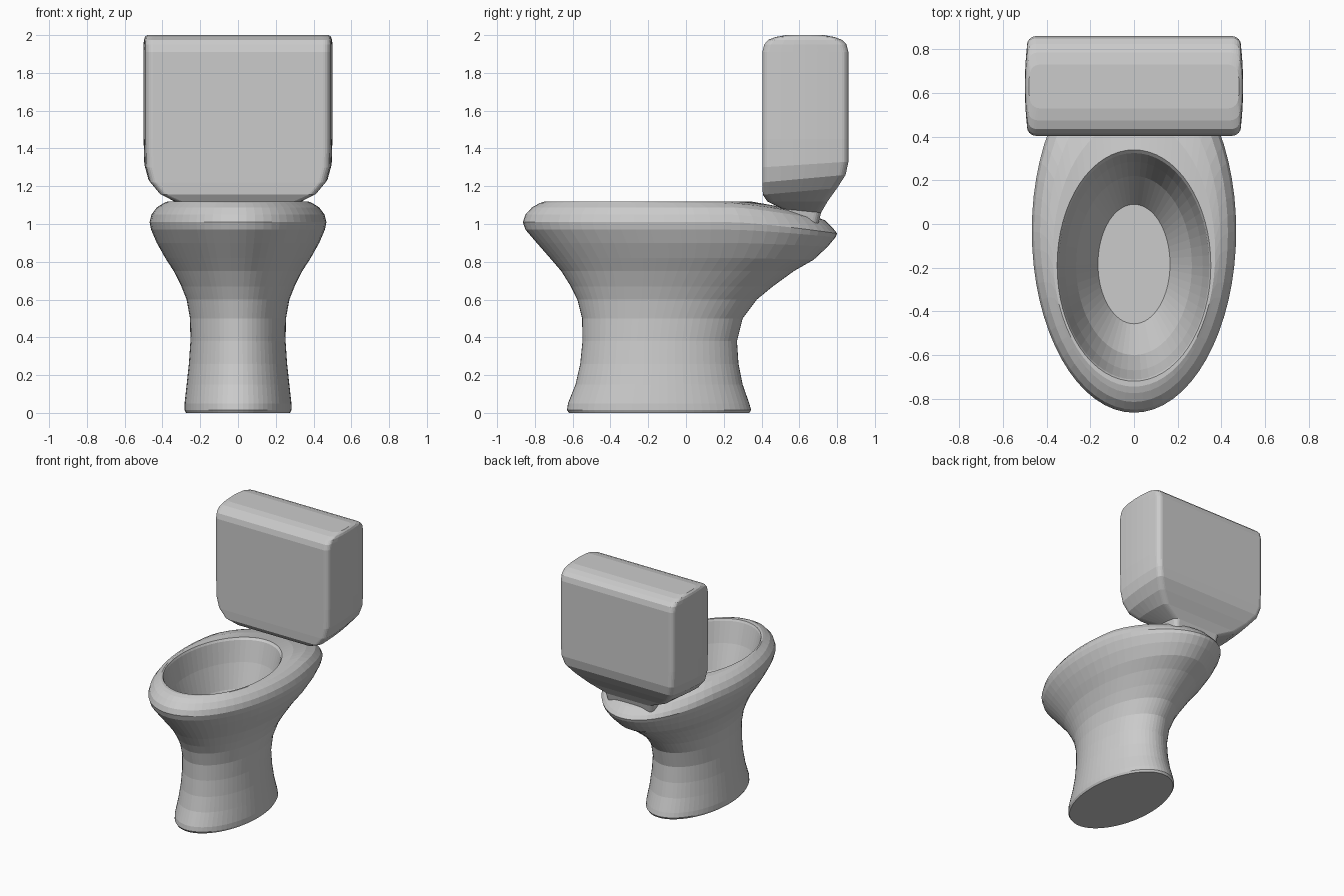
import bpy, bmesh, math


def loft(name, rings):
    """Skin closed rings of equal length and cap both ends."""
    bm = bmesh.new()
    loops = [[bm.verts.new(p) for p in ring] for ring in rings]
    for a, b in zip(loops, loops[1:]):
        n = len(a)
        for i in range(n):
            j = (i + 1) % n
            bm.faces.new((a[i], a[j], b[j], b[i]))
    bm.faces.new(loops[0][::-1])
    bm.faces.new(loops[-1])
    bmesh.ops.recalc_face_normals(bm, faces=bm.faces)
    mesh = bpy.data.meshes.new(name)
    bm.to_mesh(mesh)
    bm.free()
    obj = bpy.data.objects.new(name, mesh)
    bpy.context.collection.objects.link(obj)
    return obj


def oval(hx, y0, y1, z, zb=None, n=64):
    """Ellipse whose rear part droops from z to zb."""
    zb = z if zb is None else zb
    pts = []
    for i in range(n):
        a = 2 * math.pi * i / n
        y = (y0 + y1) / 2 + (y1 - y0) / 2 * math.sin(a)
        w = max(0, (y - 0.25) / (y1 - 0.25)) if y1 > 0.25 else 0
        pts.append((hx * math.cos(a), y, z + (zb - z) * w ** 1.3))
    return pts


def rounded_box(hx, y0, y1, zf, zb, r=0.035, k=5):
    """Rounded rectangle with gently bowed ends, tilted from zf to zb."""
    hy, yc = (y1 - y0) / 2, (y0 + y1) / 2
    corners = []
    for q, (sx, sy) in enumerate(((1, 1), (-1, 1), (-1, -1), (1, -1))):
        corners.append([(sx * (hx - r) + r * math.cos(a), sy * (hy - r) + r * math.sin(a))
                        for a in (math.pi / 2 * (q + i / k) for i in range(k + 1))])
    flat = []
    for q in range(4):
        flat += corners[q]
        (ax, ay), (bx, by) = corners[q][-1], corners[(q + 1) % 4][0]
        flat += [(ax + (bx - ax) * t / 6, ay + (by - ay) * t / 6) for t in range(1, 6)]
    return [(x * (1 - 0.03 * (y / hy) ** 2), yc + y, zf + (zb - zf) * (y + hy) / (2 * hy))
            for x, y in flat]


# Pedestal and bowl: foot, waist, flare, rim, then down inside the basin
bowl = [
    (0.275, -0.62, 0.335, 0), (0.283, -0.63, 0.345, 0.015), (0.283, -0.625, 0.335, 0.05),
    (0.272, -0.585, 0.30, 0.15), (0.260, -0.56, 0.278, 0.26), (0.252, -0.548, 0.27, 0.38),
    (0.254, -0.55, 0.30, 0.50), (0.272, -0.575, 0.375, 0.60), (0.300, -0.61, 0.46, 0.67),
    (0.340, -0.66, 0.57, 0.75), (0.385, -0.72, 0.675, 0.82, 0.81),
    (0.430, -0.79, 0.75, 0.90, 0.88), (0.460, -0.85, 0.792, 0.97, 0.93),
    (0.468, -0.864, 0.80, 1.01, 0.95), (0.458, -0.85, 0.78, 1.05, 0.975),
    (0.430, -0.815, 0.735, 1.088, 1.02), (0.395, -0.775, 0.64, 1.11, 1.055),
    (0.372, -0.745, 0.48, 1.12, 1.095), (0.352, -0.72, 0.34, 1.12),
    (0.345, -0.712, 0.325, 1.105), (0.315, -0.67, 0.285, 0.95),
    (0.265, -0.60, 0.22, 0.77), (0.165, -0.457, 0.09, 0.58),
]
loft("bowl", [oval(*p) for p in bowl])

# Cistern: narrow neck, flared underside, straight body, domed lid
tank = [
    (0.20, 0.52, 0.70, 1.0, 1.0), (0.21, 0.51, 0.715, 1.08, 1.06),
    (0.34, 0.43, 0.75, 1.12, 1.12), (0.42, 0.407, 0.80, 1.155, 1.19),
    (0.475, 0.404, 0.845, 1.22, 1.26), (0.496, 0.404, 0.86, 1.30, 1.33),
    (0.50, 0.404, 0.86, 1.45, 1.45), (0.50, 0.404, 0.86, 1.91, 1.91),
    (0.50, 0.414, 0.85, 1.95, 1.95), (0.498, 0.435, 0.825, 1.975, 1.975),
    (0.493, 0.475, 0.785, 1.99, 1.99), (0.482, 0.53, 0.73, 2.0, 2.0),
]
loft("tank", [rounded_box(*p) for p in tank])
